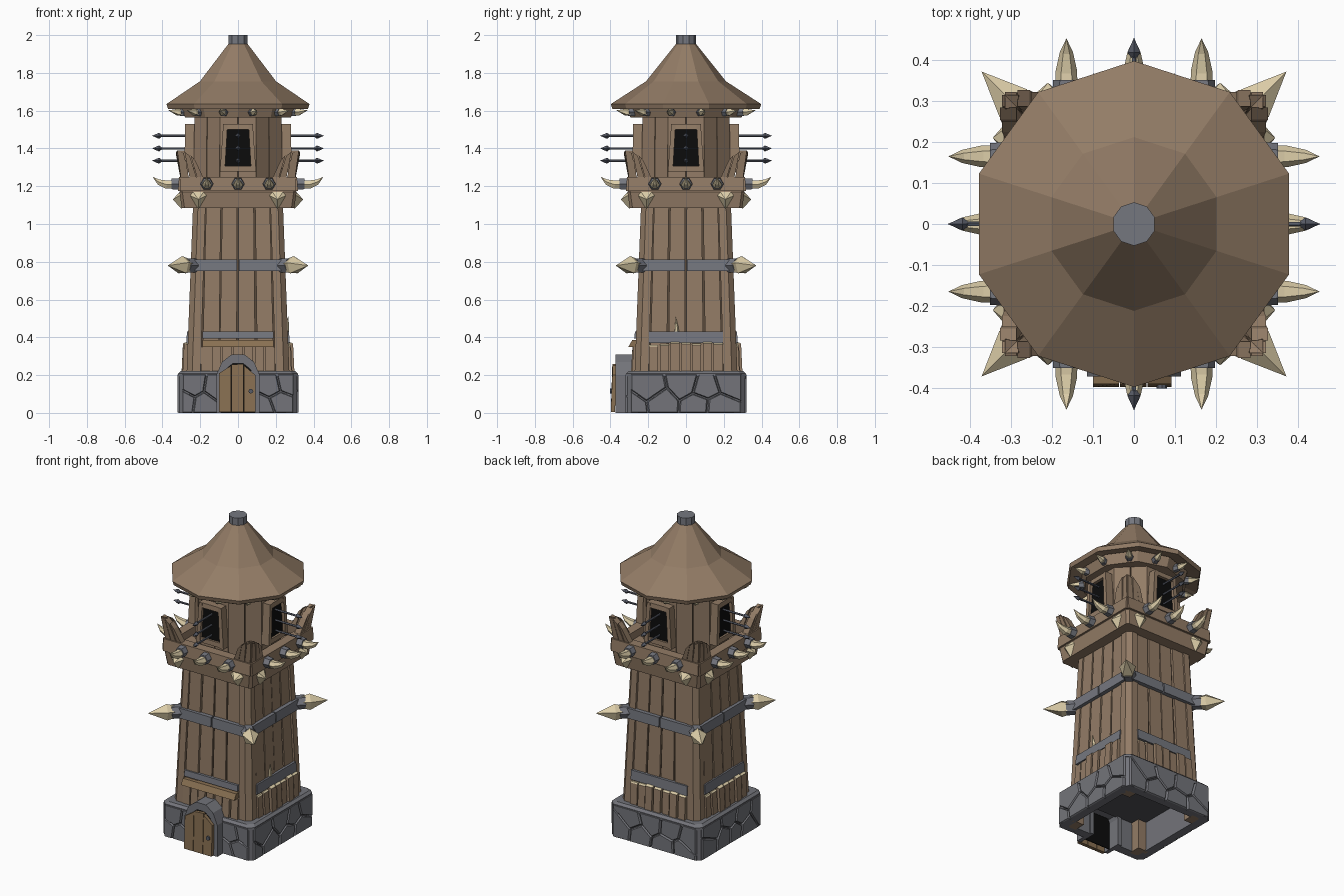
import bpy, bmesh, math, random
from mathutils import Vector, Matrix

if "Cube" in bpy.data.objects:
    bpy.data.objects.remove(bpy.data.objects["Cube"])

random.seed(4)
T4 = (0, 90, 180, 270)
parts = {}


def material(name, r, g, b):
    m = bpy.data.materials.new(name)
    lin = [((c / 255 + 0.055) / 1.055) ** 2.4 if c > 10 else c / 255 / 12.92 for c in (r, g, b)]
    m.diffuse_color = (*lin, 1)
    m.use_nodes = True
    m.node_tree.nodes["Principled BSDF"].inputs["Base Color"].default_value = m.diffuse_color
    return m


WOOD = material("wood", 147, 124, 102)
DOOR = material("door wood", 137, 112, 82)
GAP = material("dark wood", 88, 72, 58)
STONE = material("stone", 115, 116, 122)
MORTAR = material("mortar", 80, 80, 86)
IRON = material("iron", 117, 119, 127)
STEEL = material("dark iron", 88, 92, 103)
BONE = material("bone", 220, 205, 168)
BLACK = material("black", 12, 12, 12)


def loft(name, mat, rings, turns=(0,)):
    """Skin closed rings (a one-point ring is a tip), repeated around z."""
    if name not in parts:
        parts[name] = (bmesh.new(), mat)
    bm = parts[name][0]
    for t in turns:
        rot = Matrix.Rotation(math.radians(t), 3, 'Z')
        vs = [[bm.verts.new(rot @ Vector(p)) for p in r] for r in rings]
        for a, b in zip(vs, vs[1:]):
            n = max(len(a), len(b))
            for i in range(n):
                j = (i + 1) % n
                if len(b) == 1:
                    bm.faces.new((a[i], a[j], b[0]))
                else:
                    bm.faces.new((a[i], a[j], b[j], b[i]))
        for end in (vs[0], vs[-1]):
            if len(end) > 2:
                bm.faces.new(end)


def board(name, mat, x0, x1, z0, z1, out0, out1, thick, turns=(0,), top=None, z1b=None):
    """Upright board on the front face; top = upper x range, z1b = height of its right end."""
    u0, u1 = top or (x0, x1)
    zb = z1 if z1b is None else z1b
    loft(name, mat, [
        [(x0, -out0, z0), (x1, -out0, z0), (x1, thick - out0, z0), (x0, thick - out0, z0)],
        [(u0, -out1, z1), (u1, -out1, zb), (u1, thick - out1, zb), (u0, thick - out1, z1)]], turns)


def tube(name, mat, path, n=6, turns=(0,), spin=0.0):
    """Rings along a path of (point, radius); radius 0 makes a tip."""
    d = (Vector(path[-1][0]) - Vector(path[0][0])).normalized()
    s = d.cross(Vector((0, 0, 1))).normalized()
    u = s.cross(d)
    rings = []
    for p, r in path:
        p = Vector(p)
        rings.append([p] if r == 0 else [
            p + r * (s * math.cos(spin + math.tau * i / n) + u * math.sin(spin + math.tau * i / n))
            for i in range(n)])
    loft(name, mat, rings, turns)


def ngon(n, r, z, start=0.0):
    return [(r * math.cos(start + math.tau * i / n), r * math.sin(start + math.tau * i / n), z) for i in range(n)]


def square(h, z, c=0.0):
    if not c:
        return [(-h, -h, z), (h, -h, z), (h, h, z), (-h, h, z)]
    k = h - c
    return [(-k, -h, z), (k, -h, z), (h, -k, z), (h, k, z), (k, h, z), (-k, h, z), (-h, k, z), (-h, -k, z)]


def corner(i, o, c, z):
    """Section of a corner post with its outer edge cut off."""
    return [(i, -i, z), (o, -i, z), (o, c - o, z), (o - c, -o, z), (i, -o, z)]


def stones(x0, x1, cols, turns):
    """Irregular stones: cells around jittered seeds, cut by half planes."""
    w = (x1 - x0) / cols
    seeds = [Vector((x0 + w * (i + 0.5 + random.uniform(-.3, .3) + (0.2 if k else -0.2)),
                     0.05 + 0.1 * k + random.uniform(-.03, .03))) for i in range(cols) for k in (0, 1)]
    for s in seeds:
        cell = [Vector(p) for p in ((x0, 0), (x1, 0), (x1, 0.205), (x0, 0.205))]
        for o in seeds:
            if o is s:
                continue
            nrm = (o - s).normalized()
            mid = (o + s) / 2 - nrm * 0.003
            new = []
            for a, b in zip(cell, cell[1:] + cell[:1]):
                da, db = (a - mid).dot(nrm), (b - mid).dot(nrm)
                if da <= 0:
                    new.append(a)
                if da * db < 0:
                    new.append(a.lerp(b, da / (da - db)))
            cell = new
        c = sum(cell, Vector((0, 0))) / len(cell)
        loft("base_stones", STONE, [[(c.lerp(p, k).x, -y, c.lerp(p, k).y) for p in cell]
                                    for k, y in ((1, .295), (1, .313), (.92, .321))], turns)


# stone base: hollow walls, raised stones, cut corners, ledge
for x0, x1, turns in ((-.275, .275, (90, 180, 270)), (-.275, -.1, (0,)), (.1, .275, (0,))):
    board("base_walls", STONE, x0, x1, 0, .2, .305, .303, .045, turns)
for t in (90, 180, 270):
    stones(-.293, .293, 4, (t,))
stones(-.293, -.11, 2, (0,))
stones(.11, .293, 2, (0,))
loft("base_corners", STONE, [corner(.255, .315, .028, z) for z in (0, .2)], T4)
loft("base_ledge", STONE, [square(.318, .192, .03), square(.318, .208, .03), square(.303, .222, .03)])
loft("base_ceiling", MORTAR, [square(.265, .185), square(.265, .195)])

# doorway arch, dark opening, plank door and handle
outer = [(-.115, 0), (-.115, .2), (-.085, .27), (-.035, .308), (.035, .308), (.085, .27), (.115, .2), (.115, 0)]
inner = [(x * .78, z * .85) for x, z in outer]
for i in range(7):
    q = (outer[i], outer[i + 1], inner[i + 1], inner[i])
    loft("door_arch", STONE, [[(x, y, z) for x, z in q] for y in (-.25, -.365, -.372)])
loft("door_opening", BLACK, [[(x, y, z) for x, z in inner] for y in (-.33, -.325)])
for x0, x1, za, zb in ((-.1, -.037, .21, .25), (-.034, .03, .255, .26), (.033, .092, .25, .2)):
    board("door", DOOR, x0, x1, .005, za, .398, .39, .022, z1b=zb)
tube("door_handle", STEEL, [((.068, -.385, .115), .013), ((.068, -.402, .115), .013)], 8)

# tower body: dark core, cut corner posts, planks
loft("tower_core", GAP, [square(.253, .2), square(.218, 1.1)])
loft("corner_posts", WOOD, [corner(.205, .28, .03, 0), corner(.172, .238, .026, 1.1)], T4)
edges = (-.198, -.1, 0, .1, .198)
for t in T4:
    for a, b in zip(edges, edges[1:]):
        j = random.uniform(-.004, .004)
        board("wall_planks", WOOD, a + .005 + j, b - .005 + j, .2, 1.1, .266 + j, .231 + j, .03, (t,),
              top=(a * .87 + .004, b * .87 - .004))

# short skirt planks with pale cut tops, and their beams
SIDES = (90, 180, 270)
for i in range(7):
    x = -.2 + i * .4 / 7
    j = random.uniform(-.008, .008)
    board("skirt_planks", WOOD, x + .004, x + .052, .2, .36 + j, .292 + j, .284 + j, .04, SIDES)
    board("skirt_plank_tops", BONE, x + .004, x + .052, .36 + j, .368 + j, .284 + j, .272, .012, SIDES)
    board("skirt_planks", WOOD, x + .004, x + .052, .2, .35, .285 + j, .276 + j, .03)
board("skirt_beams", IRON, -.197, .197, .37, .43, .274, .27, .03, SIDES)
board("skirt_beams", IRON, -.187, .187, .395, .432, .274, .27, .03)
board("door_awning", DOOR, -.187, .187, .35, .385, .305, .285, .04)
tube("side_nail", BONE, [((-.05, -.258, .43), .013), ((-.05, -.262, .455), .01), ((-.055, -.266, .51), 0)], 5, (90,))

# iron band with corner spikes
for x0, x1 in ((-.25, -.004), (.004, .25)):
    board("iron_band", IRON, x0, x1, .75, .812, .268, .265, .03, T4)


def diag(r, z):
    return (r, -r, z)


tube("band_collars", IRON, [(diag(.215, .78), .042), (diag(.276, .78), .042)], 6, T4)
tube("band_spikes", BONE, [(diag(.26, .78), .036), (diag(.295, .78), .05), (diag(.372, .78), 0)], 5, T4, .3)

# platform, rail, horns and claws
loft("platform", WOOD, [square(.298, 1.085, .015), square(.31, 1.17, .015), square(.29, 1.2, .015)])
board("platform_rail", WOOD, -.305, .305, 1.175, 1.25, .318, .312, .06, T4)
for x in (-.165, 0, .165):
    tube("horn_collars", IRON, [((x, -.3, 1.212), .036), ((x, -.352, 1.212), .032)], 6, T4)
    tube("horns", BONE, [((x, -.34, 1.21), .027), ((x, -.375, 1.208), .026),
                         ((x, -.42, 1.222), .016), ((x, -.453, 1.25), 0)], 6, T4)
for s in (-1, 1):
    loft("claws", BONE, [[(s * .21 + a, -.3, 1.14 + b) for a, b in
                          ((-.052, .015), (-.035, .04), (.035, .04), (.052, .015), (0, -.06))],
                         [(s * .21, -.345, 1.13)]], T4)

# parapet planks fanning out towards the corners
low, high = (.155, .2, .245, .29), (.222, .252, .284, .315)
for s in (-1, 1):
    for i, (za, zb) in enumerate(((1.335, 1.365), (1.36, 1.385), (1.375, 1.39))):
        board("parapet", WOOD, s * (low[i] + .003), s * low[i + 1], 1.19, za, .295, .322 + .005 * (i % 2), .04, T4,
              top=(s * (high[i] + .003), s * high[i + 1]), z1b=zb)

# octagonal guard room
T8 = tuple(range(0, 360, 45))
oct0 = math.pi / 8
loft("room_core", GAP, [ngon(8, .238, 1.19, oct0), ngon(8, .232, 1.6, oct0)])
for x0, x1 in ((-.096, -.002), (.002, .096)):
    board("room_planks", WOOD, x0, x1, 1.19, 1.6, .236, .23, .03, T8)

# windows: box, black pane, frame bars
board("window_boxes", WOOD, -.09, .09, 1.28, 1.525, .262, .256, .06, T4, top=(-.074, .074))
board("window_panes", BLACK, -.074, .074, 1.3, 1.505, .267, .261, .007, T4, top=(-.06, .06))
for s in (-1, 1):
    board("window_frames", WOOD, s * .07, s * .096, 1.275, 1.53, .284, .28, .05, T4, top=(s * .055, s * .078))
board("window_frames", WOOD, -.09, .09, 1.278, 1.308, .28, .279, .05, T4)
board("window_frames", WOOD, -.072, .072, 1.5, 1.53, .28, .277, .05, T4)

# three arrows out of every window
for z in (1.335, 1.4, 1.467):
    tube("arrow_shafts", STEEL, [((0, -.25, z), .0065), ((0, -.425, z), .0065)], 5, T4)
    tube("arrow_heads", STEEL, [((0, -.405, z), .006), ((0, -.418, z), .016), ((0, -.455, z), 0)], 4, T4)

# ring under the roof with small spikes
loft("roof_ring", WOOD, [ngon(10, .295, 1.565, math.pi / 10), ngon(10, .315, 1.625, math.pi / 10)])
T12 = [15 + 30 * i for i in range(12)]
tube("ring_collars", IRON, [((0, -.28, 1.592), .024), ((0, -.316, 1.592), .022)], 6, T12)
tube("ring_spikes", BONE, [((0, -.305, 1.592), .02), ((0, -.33, 1.592), .019), ((0, -.382, 1.602), 0)], 5, T12)

# ten-sided roof and cap
r0 = math.pi / 10
loft("roof", WOOD, [ngon(10, .31, 1.63, r0), ngon(10, .39, 1.61, r0), ngon(10, .398, 1.635, r0),
                    ngon(10, .212, 1.755, r0), ngon(10, .052, 1.955, r0)])
loft("roof_cap", IRON, [ngon(10, .053, 1.945, r0), ngon(10, .053, 2.0, r0)])

# turn the collected parts into objects
for name, (bm, mat) in parts.items():
    bmesh.ops.recalc_face_normals(bm, faces=bm.faces)
    me = bpy.data.meshes.new(name)
    bm.to_mesh(me)
    bm.free()
    me.materials.append(mat)
    bpy.context.scene.collection.objects.link(bpy.data.objects.new(name, me))
